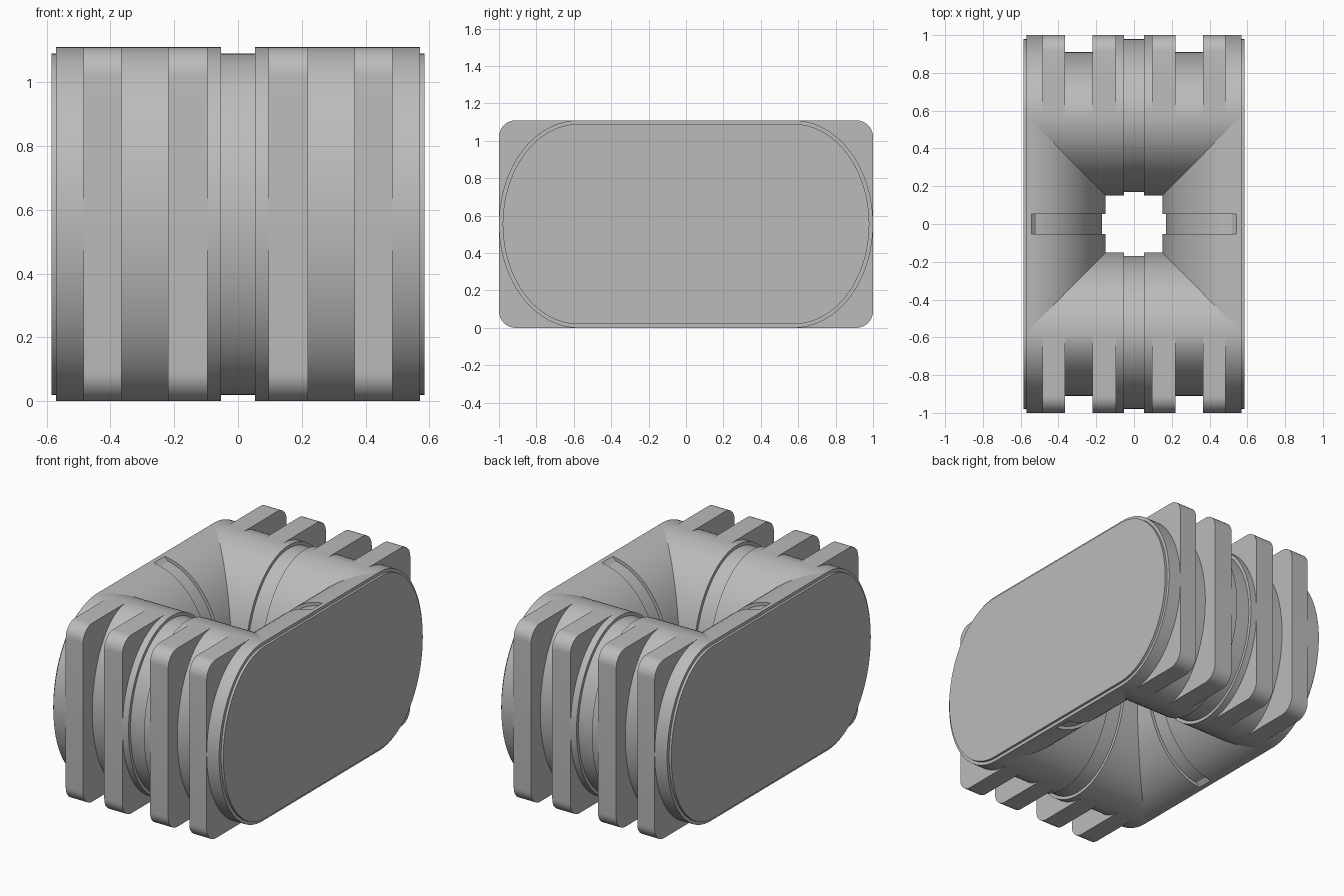
import bpy, bmesh
from math import sin, cos, pi, radians
from mathutils import Vector

if "Cube" in bpy.data.objects:
    bpy.data.objects.remove(bpy.data.objects["Cube"])

MID = 0.555          # half height of the block
CY, RY = 0.575, 0.425  # centre and radius of the front and back bars
CX, RX = 0.57, 0.42    # centre and radius of the side bars
STEP = 0.02          # depth of grooves and end plate setback
GROOVE = 0.053       # half width of the grooves
N = 48

grey = bpy.data.materials.new("plain grey")
grey.use_nodes = True
colour = (0.5, 0.5, 0.5, 1)
grey.diffuse_color = colour
grey.node_tree.nodes["Principled BSDF"].inputs["Base Color"].default_value = colour


def add_prism(bm, profile, start, end, place):
    """Closed prism: profile points (u, z) swept from start to end."""
    low = [bm.verts.new(place(u, start, z)) for u, z in profile]
    high = [bm.verts.new(place(u, end, z)) for u, z in profile]
    bm.faces.new(low)
    bm.faces.new(high[::-1])
    count = len(profile)
    for i in range(count):
        j = (i + 1) % count
        bm.faces.new((low[i], high[i], high[j], low[j]))


def finish(name, bm):
    bmesh.ops.recalc_face_normals(bm, faces=bm.faces)
    mesh = bpy.data.meshes.new(name)
    bm.to_mesh(mesh)
    bm.free()
    mesh.materials.append(grey)
    obj = bpy.data.objects.new(name, mesh)
    bpy.context.collection.objects.link(obj)
    bpy.ops.object.select_all(action="DESELECT")
    obj.select_set(True)
    bpy.context.view_layer.objects.active = obj
    bpy.ops.object.shade_smooth_by_angle(angle=radians(25))
    return obj


def bar_profile(outer, inner, height):
    """Oval with its own radius on the outer and the inner half."""
    points = []
    for i in range(2 * N):
        a = pi * i / N
        r = outer if cos(a) > 0 else inner
        points.append((CY + r * cos(a), MID + height * sin(a)))
    return points


def side_profile(slotted):
    """Half oval facing the opening, optionally sunk to form the slot."""
    points = []
    for i in range(N + 1):
        a = pi / 2 + pi * i / N
        x = CX + RX * cos(a)
        d = STEP if slotted and x < 0.53 else 0
        points.append((CX + (RX - d) * cos(a), MID + (MID - d) * sin(a)))
    return points


def rounded(y0, y1, z0, z1, ry, rz, both):
    """Block outline rounded on the outer end, or on both ends."""
    corners = [(y1, z1, 0), (y0, z1, 1), (y0, z0, 2), (y1, z0, 3)]
    points = []
    for y, z, k in corners:
        if k in (1, 2) and not both:
            points.append((y, z))
            continue
        sy = 1 if k in (0, 3) else -1
        sz = 1 if k < 2 else -1
        steps = 24 if both else 10
        for i in range(steps + 1):
            a = pi / 2 * (k + i / steps)
            points.append((y - sy * ry + ry * cos(a), z - sz * rz + rz * sin(a)))
    # drop points doubled where two arcs meet
    return [p for i, p in enumerate(points)
            if (Vector(p) - Vector(points[i - 1])).length > 1e-5]


plain = bar_profile(RY, RY, MID)
relief = bar_profile(0.335, RY, MID)
sunk = bar_profile(RY - STEP, RY - STEP, MID - STEP)
sections = [(-CX, -0.365, plain), (-0.365, -0.22, relief), (-0.22, -GROOVE, plain),
            (-GROOVE, GROOVE, sunk),
            (GROOVE, 0.22, plain), (0.22, 0.365, relief), (0.365, CX, plain)]
fin_outline = rounded(CY, 1, 0, 2 * MID, 0.09, 0.09, False)

# Front and back bars with their fins
for label, s in (("front", -1), ("back", 1)):
    def place(u, t, z):
        return (t, s * u, z)
    bm = bmesh.new()
    for start, end, outline in sections:
        add_prism(bm, outline, start, end, place)
    finish(label + "_bar", bm)
    for number, (a, b) in enumerate(((-0.485, -0.365), (-0.22, -0.095),
                                     (0.095, 0.22), (0.365, 0.485)), 1):
        bm = bmesh.new()
        add_prism(bm, fin_outline, a, b, place)
        finish(f"{label}_fin_{number}", bm)

# Side bars with a slot, and the flat end plates
for label, s in (("left", 1), ("right", -1)):
    bm = bmesh.new()
    for start, end, slotted in ((-CY, -GROOVE, False), (-GROOVE, GROOVE, True),
                                (GROOVE, CY, False)):
        add_prism(bm, side_profile(slotted), start, end,
                  lambda u, t, z: (s * u, t, z))
    finish(label + "_side_bar", bm)

    bm = bmesh.new()
    outline = rounded(STEP - 1, 1 - STEP, STEP, 2 * MID - STEP,
                      RY - STEP, MID - STEP, True)
    add_prism(bm, outline, CX - 0.01, 0.585, lambda u, t, z: (s * t, u, z))
    finish(label + "_end_plate", bm)
